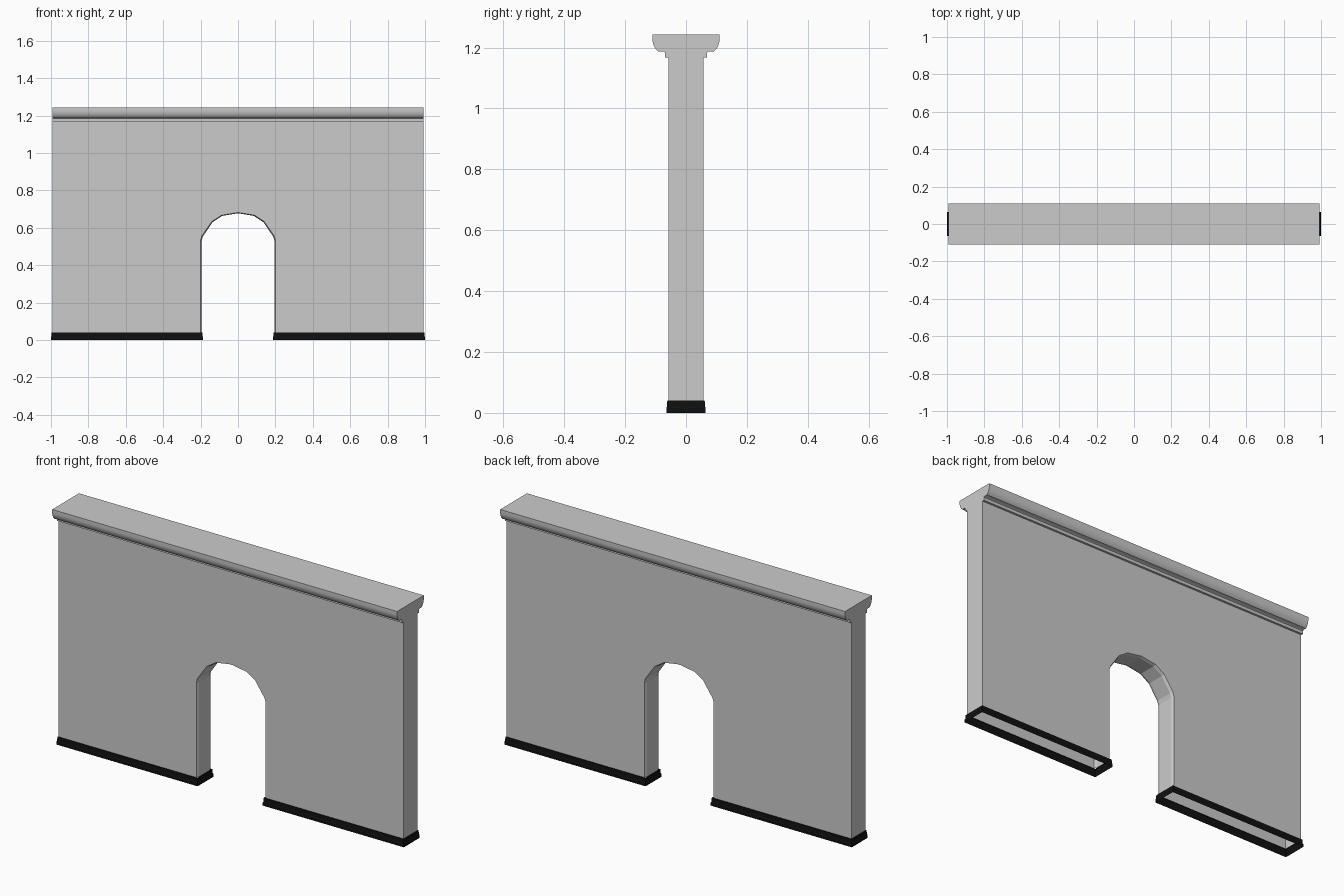
import bpy, bmesh

if "Cube" in bpy.data.objects:
    bpy.data.objects.remove(bpy.data.objects["Cube"])

HX, HY = 0.993, 0.0575      # wall half length and half thickness
BASE_TOP, WALL_TOP = 0.04, 1.168


def finish(name, bm, colour=None, smooth=False):
    bmesh.ops.recalc_face_normals(bm, faces=bm.faces)
    mesh = bpy.data.meshes.new(name)
    bm.to_mesh(mesh)
    bm.free()
    ob = bpy.data.objects.new(name, mesh)
    bpy.context.collection.objects.link(ob)
    if colour:
        mat = bpy.data.materials.new(name + "_paint")
        mat.diffuse_color = colour
        mat.use_nodes = True
        mat.node_tree.nodes["Principled BSDF"].inputs["Base Color"].default_value = mat.diffuse_color
        mesh.materials.append(mat)
    if smooth:
        bpy.ops.object.select_all(action='DESELECT')
        ob.select_set(True)
        bpy.context.view_layer.objects.active = ob
        bpy.ops.object.shade_smooth_by_angle(angle=0.6)
    return ob


def ring(bm, pts):
    return [bm.verts.new(p) for p in pts]


def bridge(bm, a, b, closed=False):
    n = len(a)
    for i in range(n if closed else n - 1):
        j = (i + 1) % n
        bm.faces.new((a[i], a[j], b[j], b[i]))


# Wall: hollow shell with a faceted, slightly chamfered archway
right = [(0.2, BASE_TOP), (0.2, 0.535), (0.193, 0.558), (0.14, 0.634), (0.087, 0.668)]
arch = [(-x, z) for x, z in right] + [(0, 0.682)] + right[::-1]
inset = [(x * 0.972, z if z < 0.1 else z - 0.004) for x, z in arch]
border = [(HX, BASE_TOP), (HX, WALL_TOP), (-HX, WALL_TOP), (-HX, BASE_TOP)]

bm = bmesh.new()
outers, reveals = [], []
for s in (-1, 1):
    opening = ring(bm, [(x, s * HY, z) for x, z in arch])
    outer = ring(bm, [(x, s * HY, z) for x, z in border])
    reveal = ring(bm, [(x, s * (HY - 0.014), z) for x, z in inset])
    bm.faces.new(opening + outer)
    bridge(bm, opening, reveal)
    outers.append(outer)
    reveals.append(reveal)
bridge(bm, *reveals)
for i in (0, 2):            # wall ends
    bridge(bm, outers[0][i:i + 2], outers[1][i:i + 2])
finish("wall", bm)

# Cornice: moulded profile run along the wall top
half = [(HY, WALL_TOP), (0.069, WALL_TOP), (0.069, 1.184), (0.073, 1.187), (0.092, 1.188),
        (0.1, 1.196), (0.105, 1.205), (0.109, 1.216), (0.11, 1.225), (0.11, 1.243)]
profile = half + [(-y, z) for y, z in half[::-1]]
bm = bmesh.new()
ends = [ring(bm, [(x, y, z) for y, z in profile]) for x in (-HX, HX)]
bridge(bm, *ends)
for end in ends:
    bm.faces.new(end)
finish("cornice", bm, smooth=True)

# Skirting: open-bottomed stepped band round the foot of each pier
steps = [(0, BASE_TOP), (0.004, BASE_TOP), (0.005, 0.02), (0.007, 0.016), (0.007, 0)]
for side, s in (("left", -1), ("right", 1)):
    bm = bmesh.new()
    prev = None
    for d, z in steps:
        x0, x1, y = s * (0.1945 - d), s * (HX + d), HY + d
        cur = ring(bm, [(x0, -y, z), (x1, -y, z), (x1, y, z), (x0, y, z)])
        if prev:
            bridge(bm, prev, cur, True)
        prev = cur
    finish("skirting_" + side, bm, (0.005, 0.005, 0.005, 1))
